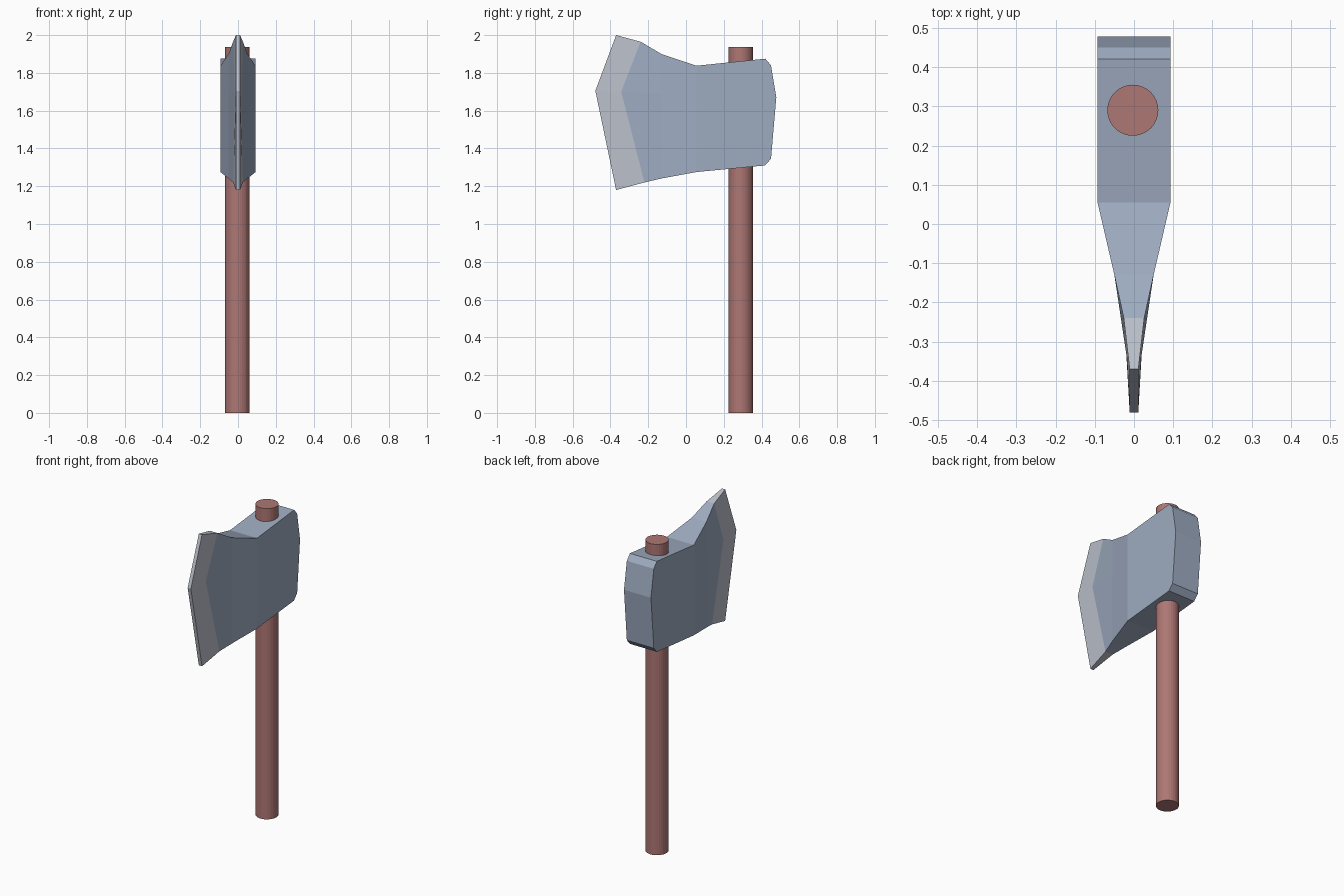
import bpy, bmesh

if "Cube" in bpy.data.objects:
    bpy.data.objects.remove(bpy.data.objects["Cube"])


def material(name, rgb):
    m = bpy.data.materials.new(name)
    m.diffuse_color = (*rgb, 1)
    m.use_nodes = True
    m.node_tree.nodes["Principled BSDF"].inputs["Base Color"].default_value = m.diffuse_color
    return m


steel = material("blue grey steel", (0.34, 0.41, 0.53))
edge_steel = material("pale sharpened steel", (0.50, 0.53, 0.60))
wood = material("reddish wood", (0.42, 0.185, 0.175))

# Axe head: columns of (y, z, half width), each top / middle / bottom, from cutting edge to cheek
columns = [
    [(-.37, 2.0, .011), (-.48, 1.705, .011), (-.37, 1.18, .011)],
    [(-.24, 1.965, .026), (-.343, 1.70, .018), (-.22, 1.22, .026)],
    [(-.13, 1.90, .050), (-.13, 1.69, .050), (-.13, 1.241, .050)],
    [(.055, 1.838, .093), (.055, 1.68, .093), (.055, 1.275, .093)],
]
# Rounded poll at the back, top to bottom
poll = [(y, z, .093) for y, z in
        ((.42, 1.875), (.45, 1.84), (.478, 1.67), (.45, 1.345), (.418, 1.31))]

bm = bmesh.new()


def pair(p):
    y, z, w = p
    return [bm.verts.new((s * w, y, z)) for s in (-1, 1)]


cols = [[pair(p) for p in c] for c in columns]
back = [pair(p) for p in poll]


def strip(a, b, mat=0):
    bm.faces.new((a[0], a[1], b[1], b[0])).material_index = mat


for i in range(3):
    a, b = cols[i], cols[i + 1]
    mat = 1 if i == 0 else 0
    for r in (0, 1):                       # both cheeks
        for s in (0, 1):
            f = bm.faces.new((a[r][s], b[r][s], b[r + 1][s], a[r + 1][s]))
            f.material_index = mat
    strip(a[0], b[0], mat)                 # top and underside
    strip(a[2], b[2], mat)
strip(cols[0][0], cols[0][1], 1)           # cutting edge
strip(cols[0][1], cols[0][2], 1)
strip(cols[3][0], back[0])
strip(cols[3][2], back[4])
for i in range(4):
    strip(back[i], back[i + 1])
for s in (0, 1):                           # flat sides around the handle
    bm.faces.new([p[s] for p in cols[3]] + [p[s] for p in reversed(back)])

bmesh.ops.recalc_face_normals(bm, faces=bm.faces[:])
mesh = bpy.data.meshes.new("axe_head")
bm.to_mesh(mesh)
bm.free()
mesh.materials.append(steel)
mesh.materials.append(edge_steel)
bpy.context.collection.objects.link(bpy.data.objects.new("axe_head", mesh))

# Handle
bpy.ops.mesh.primitive_cylinder_add(vertices=32, radius=.065, depth=1.937,
                                    location=(-.003, .29, 1.937 / 2))
handle = bpy.context.object
handle.name = "handle"
handle.data.materials.append(wood)
